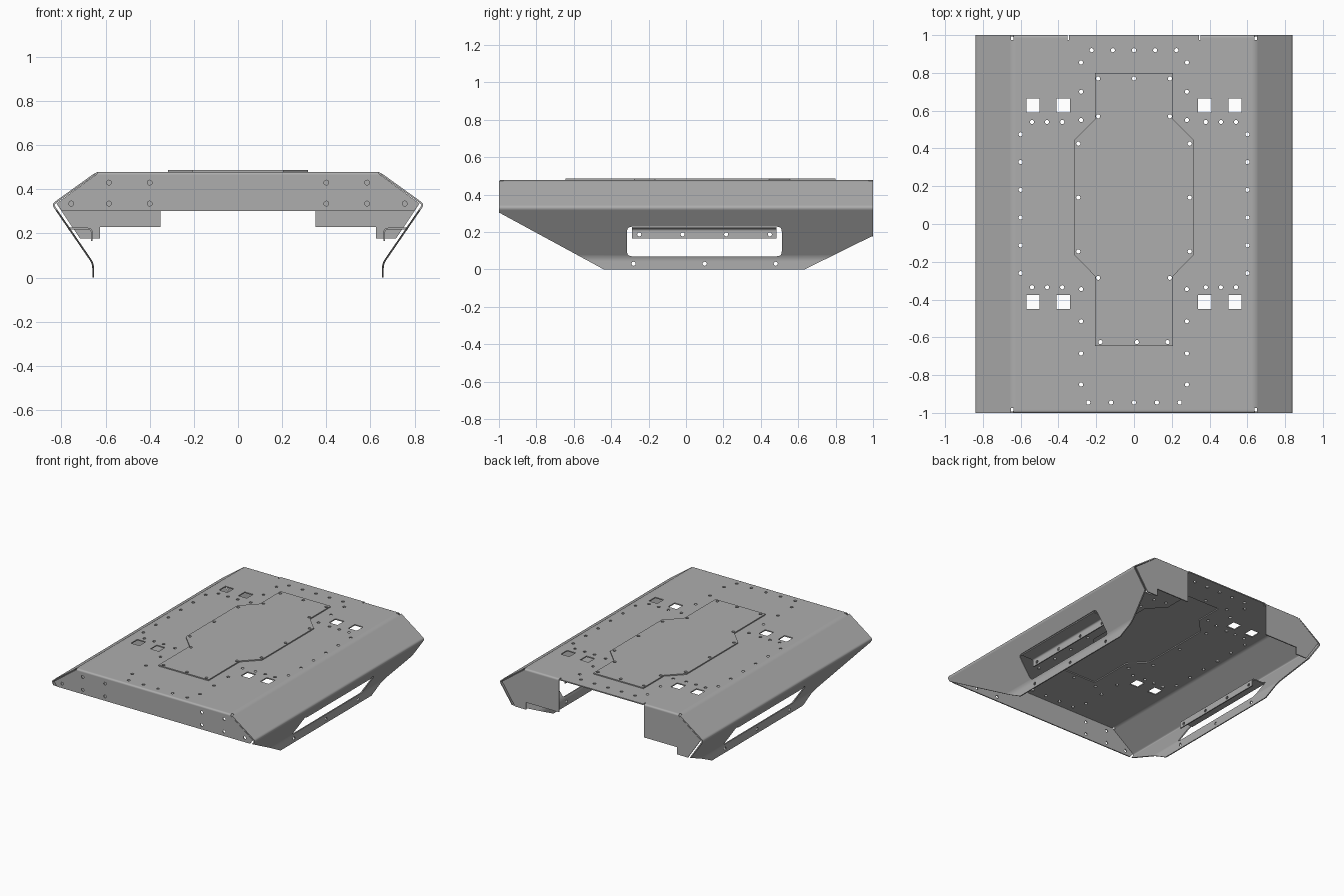
import bpy, bmesh, math
from mathutils import Vector

if "Cube" in bpy.data.objects:
    bpy.data.objects.remove(bpy.data.objects["Cube"])

T = 0.008          # sheet thickness
TOP = 0.478        # roof height
HOLE = 0.011       # bolt hole radius

steel = bpy.data.materials.new("grey_steel")
steel.use_nodes = True
GREY = (0.42, 0.42, 0.42, 1)
steel.diffuse_color = GREY
steel.node_tree.nodes["Principled BSDF"].inputs["Base Color"].default_value = GREY


def prism(bm, pts, axis, a, b):
    """Extrude a 2D outline along an axis from a to b."""
    place = {"x": lambda u, v, w: (w, u, v),
             "y": lambda u, v, w: (u, w, v),
             "z": lambda u, v, w: (u, v, w)}[axis]
    low = [bm.verts.new(place(u, v, a)) for u, v in pts]
    high = [bm.verts.new(place(u, v, b)) for u, v in pts]
    faces = [bm.faces.new(low), bm.faces.new(high)]
    for i in range(len(pts)):
        j = (i + 1) % len(pts)
        faces.append(bm.faces.new((low[i], low[j], high[j], high[i])))
    bmesh.ops.recalc_face_normals(bm, faces=faces)


def rect(u0, u1, v0, v1):
    return [(u0, v0), (u1, v0), (u1, v1), (u0, v1)]


def disc(u, v, r=HOLE, n=16):
    return [(u + r * math.cos(math.tau * i / n), v + r * math.sin(math.tau * i / n))
            for i in range(n)]


def rounded(path, r, closed=False, n=5):
    """Replace the corners of a path by short curves."""
    out = []
    for i, p in enumerate(path):
        if not closed and i in (0, len(path) - 1):
            out.append(Vector(p))
            continue
        p, q, s = Vector(p), Vector(path[i - 1]), Vector(path[(i + 1) % len(path)])
        a, b = p + (q - p).normalized() * r, p + (s - p).normalized() * r
        for k in range(n + 1):
            t = k / n
            out.append(a * (1 - t) ** 2 + p * 2 * t * (1 - t) + b * t * t)
    return out


def sheet(path, r=0.02):
    """Outline of a bent sheet: the path and its offset to the right."""
    pts = rounded(path, r)
    inner = []
    for i, p in enumerate(pts):
        d0 = (p - pts[max(i - 1, 0)]).normalized()
        d1 = (pts[min(i + 1, len(pts) - 1)] - p).normalized()
        d = (d0 + d1).normalized()
        inner.append(p + Vector((d.y, -d.x)) * T)
    return pts + inner[::-1]


def make(name, prisms):
    bm = bmesh.new()
    for p in prisms:
        prism(bm, *p)
    me = bpy.data.meshes.new(name)
    bm.to_mesh(me)
    bm.free()
    me.materials.append(steel)
    ob = bpy.data.objects.new(name, me)
    bpy.context.collection.objects.link(ob)
    return ob


def cut(ob, prisms, op="DIFFERENCE"):
    tool = make("cutter", prisms)
    tool.hide_render = True
    mod = ob.modifiers.new("cut", "BOOLEAN")
    mod.object, mod.operation, mod.solver = tool, op, "EXACT"
    bpy.context.view_layer.objects.active = ob
    bpy.ops.object.modifier_apply(modifier=mod.name)
    bpy.data.objects.remove(tool)


def both(pts):
    return pts + [(-x, y) for x, y in pts]


# Bolt hole positions in the roof and hatch
hatch_holes = both([(.19, .77), (.19, .57), (.295, .425), (.295, .14), (.295, -.145),
                    (.19, -.285), (.178, -.625)]) + [(0, .77), (.015, -.625)]
roof_holes = both([(.28, y) for y in (.855, .7, .55, -.345, -.515, -.685, -.85)]
                  + [(.6, .475 - .147 * i) for i in range(6)]
                  + [(x, y) for x in (.38, .46, .54) for y in (.54, -.335)])
roof_holes += [(.112 * i, .92) for i in range(-2, 3)]
roof_holes += [(.121 * i, -.945) for i in range(-2, 3)]

# Main shell: roof, sloped shoulders, side walls and bottom flanges
half = [(.642, TOP), (.845, .332), (.66, .062), (.66, 0)]
shell = make("body_shell", [(sheet([(-x, z) for x, z in half[::-1]] + half), "y", -1, 1)])
cuts = [(disc(x, y), "z", .4, .6) for x, y in roof_holes + hatch_holes]
for x in (.34, .5, -.41, -.57):
    for y in (.59, -.45):
        cuts.append((rect(x, x + .07, y, y + .075), "z", .4, .6))
# hatch opening
half_open = [(.14, .74), (.14, .53), (.25, .415), (.25, -.135), (.14, -.25), (.14, -.59)]
cuts.append((half_open + [(-x, y) for x, y in half_open[::-1]], "z", .4, .6))
# sloped lower ends, long slot and flange holes in the side walls
cuts += [([(-1.1, .304), (-1, .304), (-.44, 0), (-.44, -.1), (-1.1, -.1)], "x", -1, 1),
         ([(1.1, .18), (1, .18), (.635, 0), (.635, -.1), (1.1, -.1)], "x", -1, 1),
         (rounded(rect(-.315, .512, .07, .228), .025, True), "x", -1, 1)]
cuts += [(disc(y, .03), "x", -1, 1) for y in (-.28, .1, .48)]
# notches where the end panels fold down
cuts += [(rect(-.65, .65, -1.1, -.975), "z", .44, .6),
         (rect(.345, .65, .975, 1.1), "z", .44, .6),
         (rect(-.65, -.345, .975, 1.1), "z", .44, .6)]
cut(shell, cuts)

# Front panel folded down from the roof
front = make("front_panel", [(sheet([(-1, .3), (-1, TOP), (-.975, TOP)], .014), "x", -.9, .9)])
edge = [(.638, .5), (.638, .47), (.822, .335), (.798, .302)]
cut(front, [(edge + [(-x, z) for x, z in edge[::-1]], "y", -1.1, -.9)], "INTERSECT")
panel_holes = both([(.4, .43), (.4, .335), (.585, .43), (.585, .335), (.755, .335)])
cut(front, [(disc(x, z), "y", -1.1, -.9) for x, z in panel_holes])

# Back corner panels with a stepped lower edge
tab = [(.352, .5), (.638, .5), (.638, .47), (.822, .335), (.715, .176),
       (.625, .176), (.625, .23), (.352, .23)]
for side, s in (("left", 1), ("right", -1)):
    back = make("back_panel_" + side,
                [(sheet([(.975, TOP), (1, TOP), (1, .15)], .014), "x", *sorted((s * .3, s * .9)))])
    cut(back, [([(s * x, z) for x, z in tab], "y", .9, 1.1)], "INTERSECT")

    # Bracket folded inward from the top of the side slot
    lip = sheet([(.658, .165), (.658, .226), (.77, .226)], .025)
    bracket = make("slot_bracket_" + side, [([(s * x, z) for x, z in lip], "y", -.29, .485)])
    cut(bracket, [(disc(y, .187), "x", -1, 1) for y in (-.25, -.018, .215, .448)])

# Bolted hatch plate
half_hatch = [(.207, .8), (.207, .555), (.316, .445), (.316, -.165), (.207, -.275), (.207, -.645)]
hatch = make("hatch_plate", [(half_hatch + [(-x, y) for x, y in half_hatch[::-1]],
                              "z", TOP, TOP + T)])
cut(hatch, [(disc(x, y), "z", .4, .6) for x, y in hatch_holes])

# Smooth bends, crisp sheet edges
for ob in (o for o in bpy.data.objects if o.type == "MESH" and steel.name in o.data.materials):
    bpy.ops.object.select_all(action="DESELECT")
    ob.select_set(True)
    bpy.context.view_layer.objects.active = ob
    bpy.ops.object.shade_smooth_by_angle(angle=math.radians(30))
    weighted = ob.modifiers.new("flat_faces", "WEIGHTED_NORMAL")
    weighted.keep_sharp = True
    weighted.weight = 100
